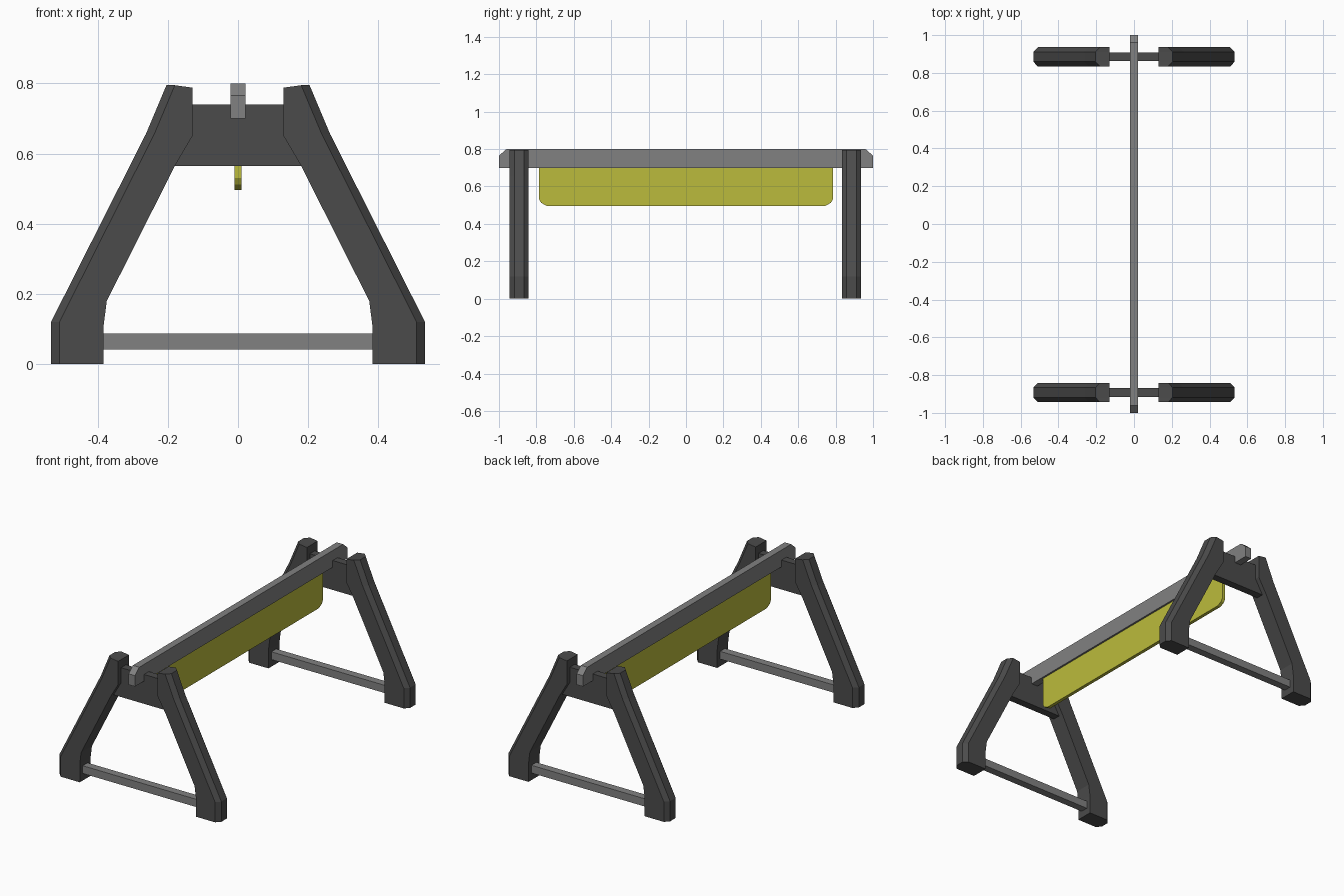
import bpy, bmesh

if "Cube" in bpy.data.objects:
    bpy.data.objects.remove(bpy.data.objects["Cube"])


def material(name, rgb):
    m = bpy.data.materials.new(name)
    m.diffuse_color = (*rgb, 1)
    m.use_nodes = True
    m.node_tree.nodes["Principled BSDF"].inputs["Base Color"].default_value = m.diffuse_color
    return m


dark = material("dark_grey", (0.07, 0.07, 0.07))
grey = material("mid_grey", (0.22, 0.22, 0.22))
yellow = material("yellow", (0.5, 0.5, 0.045))


def loft(name, loops, mat):
    """Solid from a stack of equally sized closed loops."""
    bm = bmesh.new()
    rings = [[bm.verts.new(p) for p in loop] for loop in loops]
    n = len(rings[0])
    bm.faces.new(rings[0])
    bm.faces.new(rings[-1])
    for a, b in zip(rings, rings[1:]):
        for i in range(n):
            j = (i + 1) % n
            bm.faces.new((a[i], a[j], b[j], b[i]))
    bmesh.ops.recalc_face_normals(bm, faces=bm.faces)
    mesh = bpy.data.meshes.new(name)
    bm.to_mesh(mesh)
    bm.free()
    mesh.materials.append(mat)
    ob = bpy.data.objects.new(name, mesh)
    bpy.context.collection.objects.link(ob)
    return ob


def extrude_y(name, profile, y0, y1, mat):
    return loft(name, [[(x, y, z) for x, z in profile] for y in (y0, y1)], mat)


def extrude_x(name, profile, half, mat):
    return loft(name, [[(x, y, z) for y, z in profile] for x in (-half, half)], mat)


# Leg profile (x, z): outer edge first, then inner edge
outer = [(0.533, 0), (0.533, 0.12), (0.262, 0.657), (0.204, 0.795)]
inner = [(0.13, 0.788), (0.13, 0.65), (0.18, 0.565),
         (0.374, 0.18), (0.383, 0.11), (0.383, 0)]
# Cross plate with a notch that holds the beam
plate = [(-0.2, 0.565), (0.2, 0.565), (0.17, 0.74), (0.021, 0.74), (0.021, 0.70),
         (-0.021, 0.70), (-0.021, 0.74), (-0.17, 0.74)]
rod = [(-0.4, 0.042), (0.4, 0.042), (0.4, 0.088), (-0.4, 0.088)]

for end, yc in (("front", -0.892), ("back", 0.885)):
    for side, s in (("left", -1), ("right", 1)):
        # Legs have both outer edges chamfered
        loops = []
        for dy, inset in ((-0.051, 0.024), (-0.026, 0), (0.026, 0), (0.051, 0.024)):
            pts = [(x - inset, z) for x, z in outer] + inner
            loops.append([(s * x, yc + dy, z) for x, z in pts])
        loft(f"{end}_{side}_leg", loops, dark)
    extrude_y(f"{end}_cross_plate", plate, yc - 0.023, yc + 0.023, dark)
    extrude_y(f"{end}_foot_rod", rod, yc - 0.023, yc + 0.023, grey)

# Top beam with clipped upper ends
extrude_x("top_beam", [(-1, 0.70), (1, 0.70), (1, 0.765), (0.96, 0.80),
                       (-0.96, 0.80), (-1, 0.765)], 0.021, grey)

# Hanging board with rounded lower corners
half_board = [(0.785, 0.71), (0.785, 0.53), (0.774, 0.512), (0.745, 0.497)]
extrude_x("hanging_board",
          half_board + [(-y, z) for y, z in reversed(half_board)], 0.01, yellow)
